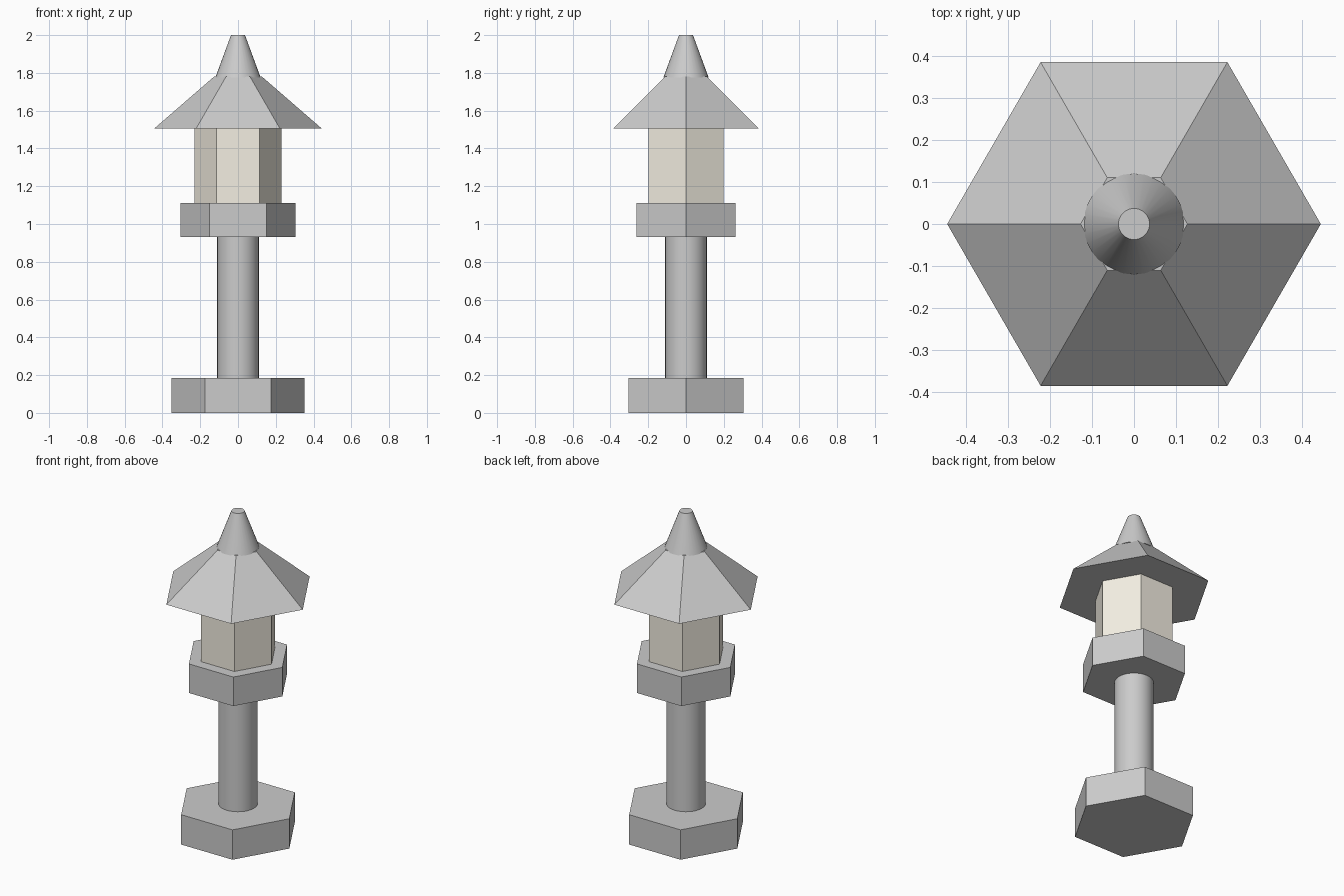
import bpy
import math

if "Cube" in bpy.data.objects:
    bpy.data.objects.remove(bpy.data.objects["Cube"])


def frustum(name, sides, r_bottom, r_top, z0, z1, smooth=False):
    """Upright prism or cone between two heights."""
    bpy.ops.mesh.primitive_cone_add(
        vertices=sides, radius1=r_bottom, radius2=r_top, depth=z1 - z0,
        location=(0, 0, (z0 + z1) / 2))
    obj = bpy.context.object
    obj.name = name
    if sides == 6:
        # Turn corners to +-x so a flat side faces the front
        obj.rotation_euler.z = math.radians(30)
    if smooth:
        bpy.ops.object.shade_smooth_by_angle(angle=math.radians(30))
    return obj


# Foot, pillar and platform
frustum("base", 6, 0.352, 0.352, 0.0, 0.185)
frustum("pillar", 32, 0.11, 0.11, 0.185, 0.93, smooth=True)
frustum("platform", 6, 0.304, 0.304, 0.93, 1.11)

# Light chamber in a warm pale tone
chamber = frustum("light_chamber", 6, 0.23, 0.23, 1.11, 1.505)
warm = bpy.data.materials.new("warm_stone")
warm.diffuse_color = (0.9, 0.86, 0.76, 1)
warm.use_nodes = True
warm.node_tree.nodes["Principled BSDF"].inputs["Base Color"].default_value = warm.diffuse_color
chamber.data.materials.append(warm)

# Six-sided roof and round finial
frustum("roof", 6, 0.444, 0.127, 1.505, 1.78)
frustum("finial", 32, 0.12, 0.037, 1.775, 2.0, smooth=True)
